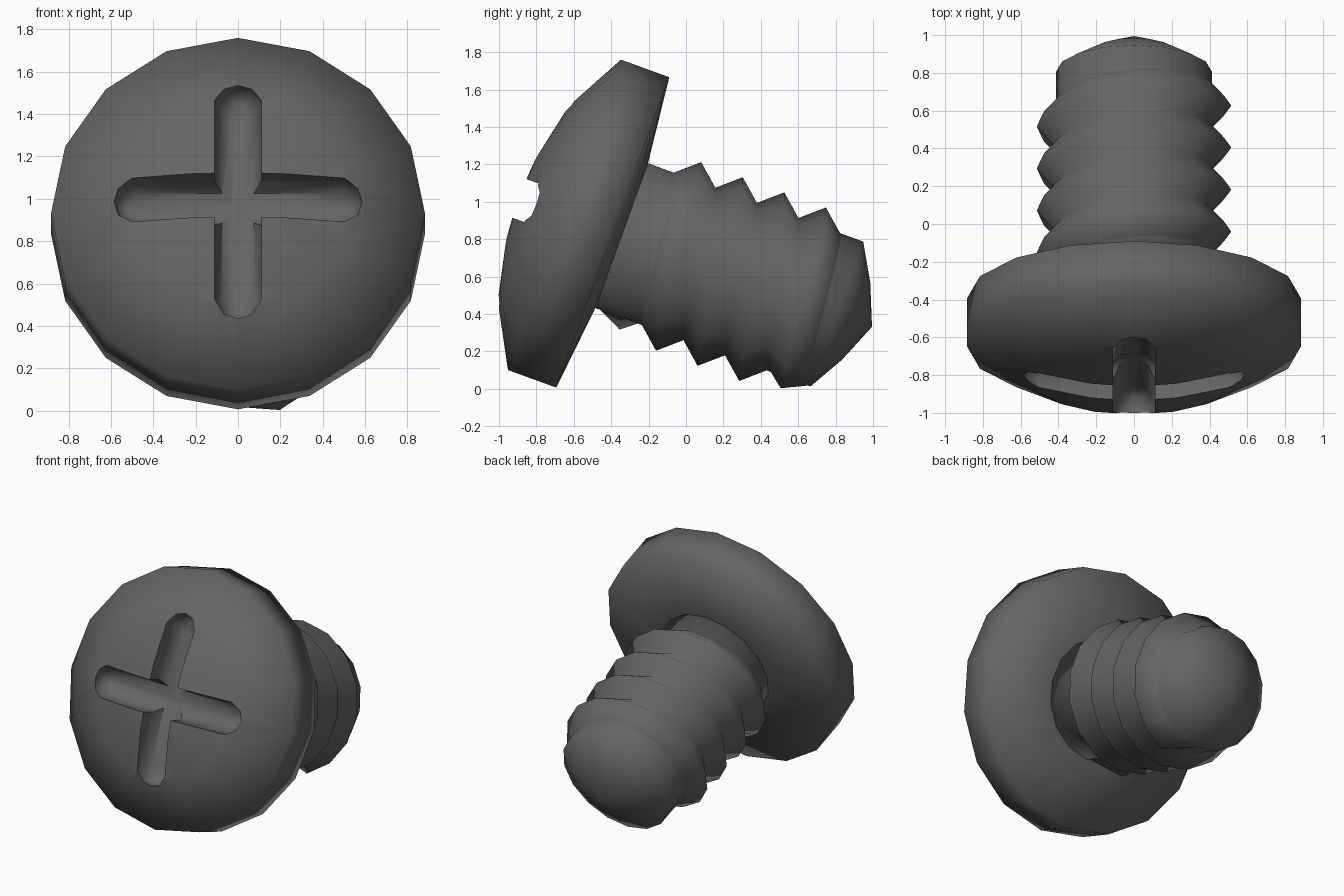
import bpy, bmesh, math
from mathutils import Vector

if "Cube" in bpy.data.objects:
    bpy.data.objects.remove(bpy.data.objects["Cube"])

# Screw frame: axis tilted 20 degrees downward toward the back
T = math.radians(20)
ORIGIN = Vector((0, -0.65, 0.93))
AXIS = Vector((0, math.cos(T), -math.sin(T)))
UP = Vector((0, math.sin(T), math.cos(T)))
SIDE = Vector((1, 0, 0))
SIDES = 16

steel = bpy.data.materials.new("dark_steel")
steel.diffuse_color = (0.13, 0.13, 0.13, 1)
steel.use_nodes = True
steel.node_tree.nodes["Principled BSDF"].inputs["Base Color"].default_value = steel.diffuse_color


def place(x, u, a):
    return ORIGIN + SIDE * x + UP * u + AXIS * a


def polar(k, r, a):
    t = 2 * math.pi * k / SIDES
    return place(r * math.sin(t), r * math.cos(t), a)


def finish(bm, name, closed=True):
    if closed:
        bmesh.ops.recalc_face_normals(bm, faces=bm.faces)
    for f in bm.faces:
        f.smooth = True
    me = bpy.data.meshes.new(name)
    bm.to_mesh(me)
    bm.free()
    ob = bpy.data.objects.new(name, me)
    bpy.context.collection.objects.link(ob)
    me.materials.append(steel)
    return ob


def loft(rings, name):
    """Closed solid through rings of points; a one-point ring is a pole."""
    bm = bmesh.new()
    vs = [[bm.verts.new(p) for p in ring] for ring in rings]
    for A, B in zip(vs, vs[1:]):
        n = max(len(A), len(B))
        for i in range(n):
            j = (i + 1) % n
            if len(A) == 1:
                bm.faces.new((A[0], B[i], B[j]))
            elif len(B) == 1:
                bm.faces.new((A[i], B[0], A[j]))
            else:
                bm.faces.new((A[i], B[i], B[j], A[j]))
    for ring in (vs[0], vs[-1]):
        if len(ring) > 1:
            bm.faces.new(ring)
    return finish(bm, name)


def revolve(profile, name):
    return loft([[polar(k, r, a) for k in range(SIDES if r else 1)]
                 for r, a in profile], name)


# Domed pan head
head = revolve([(0, -0.27), (0.25, -0.248), (0.54, -0.185), (0.883, 0),
                (0.883, 0.275), (0.40, 0.327), (0, 0.34)], "screw_head")


# Cross recess cutters: long slot outline with a rounded floor
def slot(vertical, name):
    def ring(w, l, a):
        half = [(w, l - 0.085), (w * 0.6, l - 0.02), (0, l),
                (-w * 0.6, l - 0.02), (-w, l - 0.085)]
        pts = half + [(-x, -y) for x, y in half]
        return [place(x, y, a) if vertical else place(y, x, a) for x, y in pts]
    ob = loft([ring(0.11, 0.59, -0.6), ring(0.11, 0.585, -0.14),
               ring(0.075, 0.565, -0.075), ring(0.03, 0.53, -0.05)], name)
    ob.hide_render = True
    return ob


cutters = [slot(True, "slot_cutter_tall"), slot(False, "slot_cutter_wide")]
for c in cutters:
    mod = head.modifiers.new("slot", 'BOOLEAN')
    mod.operation = 'DIFFERENCE'
    mod.solver = 'EXACT'
    mod.object = c
bpy.context.view_layer.objects.active = head
for mod in list(head.modifiers):
    bpy.ops.object.modifier_apply(modifier=mod.name)
for c in cutters:
    bpy.data.objects.remove(c)

# Crisp slot edges on an otherwise smooth head
bm = bmesh.new()
bm.from_mesh(head.data)
for e in bm.edges:
    near = all((v.co - ORIGIN).length < 0.68 and (v.co - ORIGIN).dot(AXIS) < 0.05
               for v in e.verts)
    if near and e.calc_face_angle(0) > 0.75:
        e.smooth = False
bm.to_mesh(head.data)
bm.free()

# Shank with blunt conical tip
ROOT, CREST, PITCH = 0.412, 0.515, 0.2365
revolve([(0, 0.25), (ROOT, 0.25), (ROOT, 1.55), (0.22, 1.66), (0, 1.75)], "shank")

# Single right-hand V thread, vanishing at both ends
bm = bmesh.new()
prev = None
FIRST, LAST = 8, 72
for k in range(FIRST, LAST + 1):
    a = 0.354 + PITCH * k / SIDES
    r = ROOT if k in (FIRST, LAST) else CREST
    row = [bm.verts.new(polar(k, rr, a + da)) for rr, da in
           ((ROOT, -PITCH / 2), (r, 0), (ROOT, PITCH / 2))]
    if prev:
        for i in range(2):
            bm.faces.new((prev[i], row[i], row[i + 1], prev[i + 1]))
    prev = row
bmesh.ops.remove_doubles(bm, verts=bm.verts, dist=0.0005)
finish(bm, "thread", closed=False)
